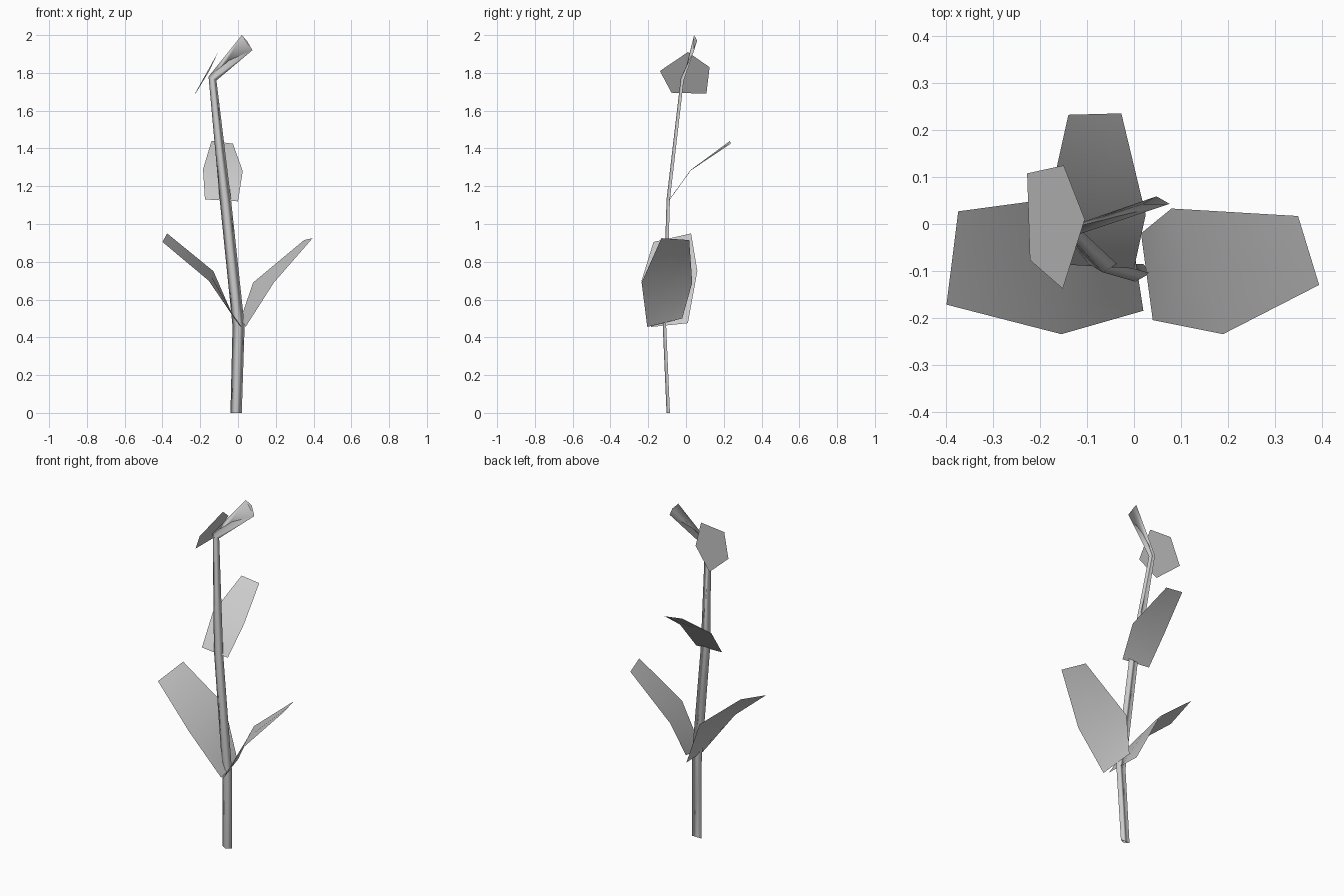
import bpy
import bmesh
from mathutils import Vector

old = bpy.data.objects.get("Cube")
if old:
    bpy.data.objects.remove(old, do_unlink=True)

# One plain grey for the whole plant
grey = bpy.data.materials.new("plain_grey")
grey.use_nodes = True
colour = (0.6, 0.6, 0.6, 1)
grey.diffuse_color = colour
grey.node_tree.nodes["Principled BSDF"].inputs["Base Color"].default_value = colour


def finish(name, bm):
    """Turn a bmesh into a smooth shaded object."""
    for face in bm.faces:
        face.smooth = True
    mesh = bpy.data.meshes.new(name)
    bm.to_mesh(mesh)
    bm.free()
    mesh.materials.append(grey)
    obj = bpy.data.objects.new(name, mesh)
    bpy.context.scene.collection.objects.link(obj)
    return obj


def loft(name, rows, closed=False):
    """Join rows of points with quads; closed rows make a tube."""
    bm = bmesh.new()
    grid = [[bm.verts.new(p) for p in row] for row in rows]
    count = len(rows[0])
    for low, high in zip(grid, grid[1:]):
        for i in range(count if closed else count - 1):
            j = (i + 1) % count
            bm.faces.new((low[i], low[j], high[j], high[i]))
    if closed:
        bmesh.ops.recalc_face_normals(bm, faces=bm.faces)
    return finish(name, bm)


def leaf(name, edges):
    """Sheet bent at its widest row; each row is given by its two ends."""
    rows = []
    for a, b in edges:
        a, b = Vector(a), Vector(b)
        rows.append((a, (a + b) / 2, b))
    return loft(name, rows)


# Stem: thin three-sided tube, bent over at the top
sections = [
    # centre, half width, apex offset
    ((-.01, -.085, 0), (.03, 0, 0), (0, -.018, 0)),
    ((.003, -.105, .46), (.032, 0, 0), (0, -.018, 0)),
    ((-.067, -.085, 1.13), (.03, 0, 0), (0, -.018, 0)),
    ((-.135, -.012, 1.77), (.021, 0, -.01), (0, -.016, 0)),
    ((.048, .043, 1.96), (.028, 0, -.04), (0, .016, .01)),
]
rings = []
for centre, half, apex in sections:
    centre, half, apex = Vector(centre), Vector(half), Vector(apex)
    rings.append((centre - half, centre + apex, centre + half))
loft("stem", rings, closed=True)

# Leaves: base, widest and tip rows
leaf("left_leaf", [
    ((.04, -.205, .455), (.015, -.02, .5)),
    ((.19, -.235, .69), (.08, .033, .69)),
    ((.395, -.13, .925), (.35, .017, .915)),
])
leaf("right_leaf", [
    ((-.01, .01, .475), (.02, -.185, .455)),
    ((-.13, .06, .75), (-.155, -.235, .7)),
    ((-.375, .027, .95), (-.4, -.172, .905)),
])
leaf("back_leaf", [
    ((-.175, -.085, 1.13), (0, -.095, 1.12)),
    ((-.185, .03, 1.29), (.025, .02, 1.28)),
    ((-.14, .233, 1.44), (-.027, .236, 1.425)),
])

# Flower: five-sided plate pierced by the bend of the stem
bm = bmesh.new()
corners = [(-.105, .01, 1.91), (-.15, .125, 1.83), (-.228, .108, 1.69),
           (-.222, -.077, 1.695), (-.152, -.138, 1.81)]
bm.faces.new([bm.verts.new(p) for p in corners])
finish("flower", bm)
